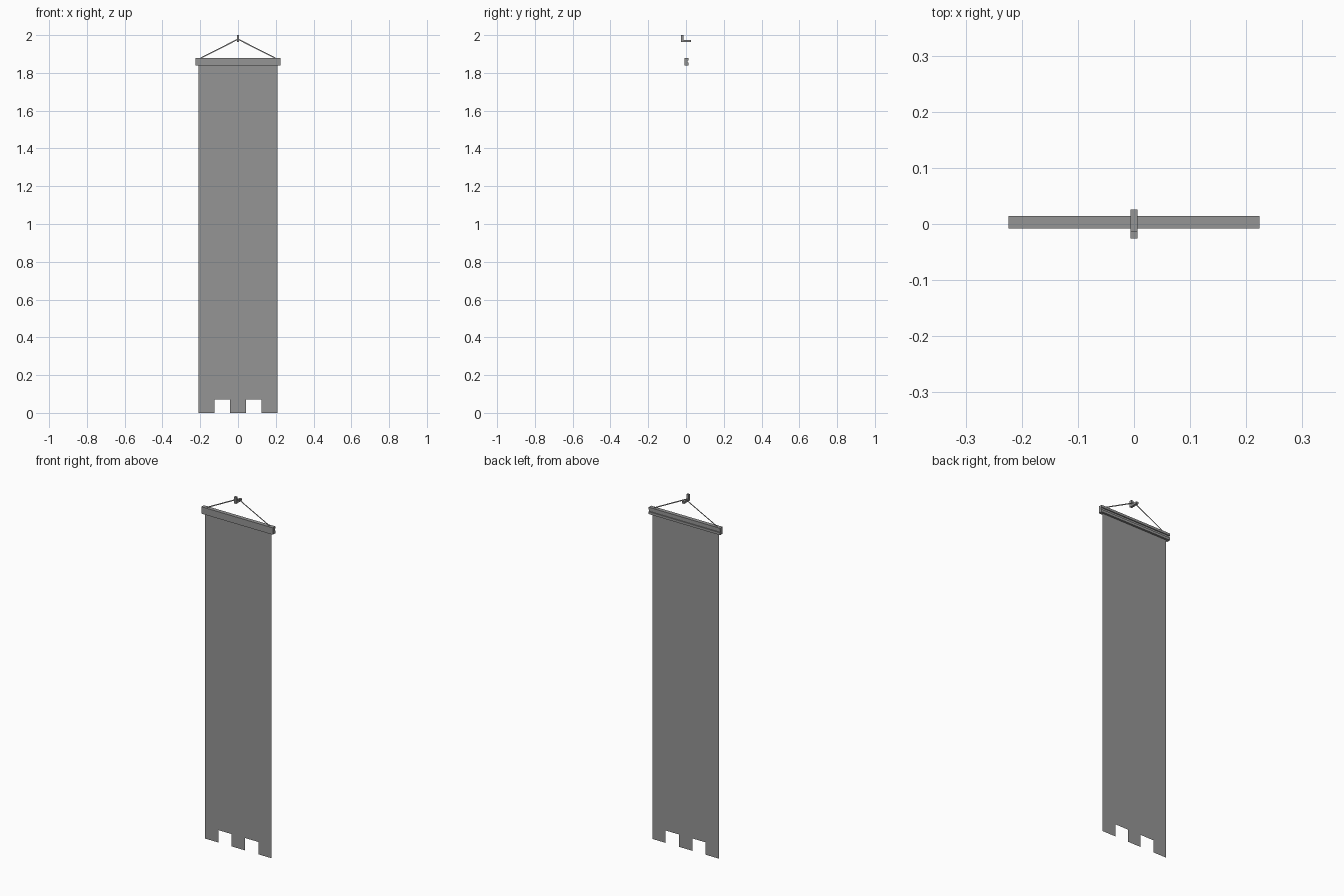
import bpy

if "Cube" in bpy.data.objects:
    bpy.data.objects.remove(bpy.data.objects["Cube"])

Y = 0.003  # plane of the cloth and cord

grey = bpy.data.materials.new("dark_grey")
grey.diffuse_color = (0.3, 0.3, 0.3, 1)
grey.use_nodes = True
grey.node_tree.nodes["Principled BSDF"].inputs["Base Color"].default_value = grey.diffuse_color


def mesh_object(name, verts, faces):
    mesh = bpy.data.meshes.new(name)
    mesh.from_pydata(verts, [], faces)
    mesh.update()
    mesh.materials.append(grey)
    obj = bpy.data.objects.new(name, mesh)
    bpy.context.collection.objects.link(obj)
    return obj


def flat_shape(name, outline):
    return mesh_object(name, [(x, Y, z) for x, z in outline], [range(len(outline))])


def prism_x(name, half_width, profile):
    # extrude a (y, z) profile along x
    n = len(profile)
    verts = [(s * half_width, y, z) for s in (-1, 1) for y, z in profile]
    faces = [range(n - 1, -1, -1), range(n, 2 * n)]
    faces += [(i, (i + 1) % n, n + (i + 1) % n, n + i) for i in range(n)]
    return mesh_object(name, verts, faces)


# Cloth: thin sheet with two square notches at the bottom
w, notch, top = 0.208, 0.07, 1.865
step = 2 * w / 5
xs = [-w + i * step for i in range(6)]
verts = [(x, Y, z) for z in (0, notch, top) for x in xs]
faces = [(i, i + 1, i + 7, i + 6) for i in (0, 2, 4)]
faces += [(i, i + 1, i + 7, i + 6) for i in range(6, 11)]
mesh_object("banner_cloth", verts, faces)

# Crossbar holding the cloth, with a shallow groove along the back
prism_x("crossbar", 0.224, [(-0.008, 1.84), (0.0145, 1.84), (0.0145, 1.854), (0.009, 1.854),
                            (0.009, 1.866), (0.0145, 1.866), (0.0145, 1.879), (-0.008, 1.879)])

# Wall hook with upturned front tab
prism_x("wall_hook", 0.0065, [(-0.0255, 1.963), (0.0255, 1.963), (0.0255, 1.975),
                              (-0.0135, 1.975), (-0.0135, 2.0), (-0.0255, 2.0)])

# Flat cords from the hook to the bar ends
for side, s in (("left", -1), ("right", 1)):
    flat_shape("cord_" + side, [(0, 1.975), (0, 1.982), (s * 0.206, 1.877), (s * 0.193, 1.877)])
